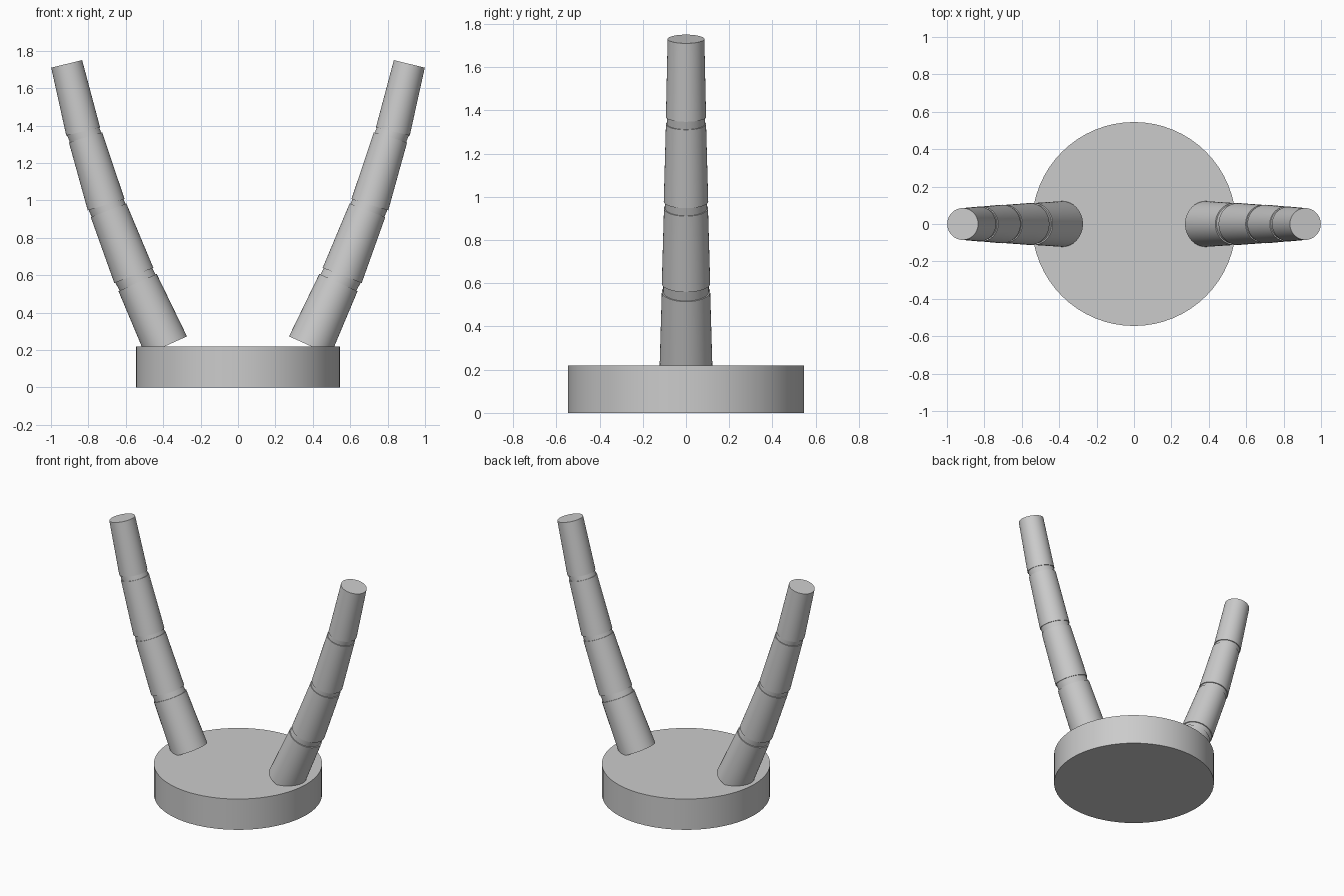
import bpy, math
from mathutils import Vector

old = bpy.data.objects.get("Cube")
if old:
    bpy.data.objects.remove(old, do_unlink=True)

# Single plain grey
grey = bpy.data.materials.new("plain_grey")
grey.use_nodes = True
colour = (0.6, 0.6, 0.6, 1)
grey.diffuse_color = colour
grey.node_tree.nodes["Principled BSDF"].inputs["Base Color"].default_value = colour


def tapered(name, start, end, r1, r2):
    """Capped round section running from start to end."""
    a, b = Vector(start), Vector(end)
    axis = b - a
    bpy.ops.mesh.primitive_cone_add(
        vertices=64, radius1=r1, radius2=r2, depth=axis.length,
        location=(a + b) / 2,
        rotation=axis.to_track_quat('Z', 'Y').to_euler())
    obj = bpy.context.object
    obj.name = name
    obj.data.materials.append(grey)
    bpy.ops.object.shade_smooth_by_angle(angle=math.radians(30))
    return obj


# Round base
tapered("base", (0, 0, 0), (0, 0, 0.22), 0.545, 0.545)

# Segment centres (x, z) and radii at the bottom and top of each segment
segments = [
    ((0.384, 0.223), (0.537, 0.561), 0.122, 0.112),
    ((0.557, 0.599), (0.692, 0.947), 0.112, 0.102),
    ((0.705, 0.977), (0.815, 1.337), 0.103, 0.093),
    ((0.828, 1.369), (0.916, 1.730), 0.093, 0.085),
]

# Two mirrored arms, each a bending stack of segments joined by recessed necks
for side, s in (("left", 1), ("right", -1)):
    previous = None
    for i, ((x1, z1), (x2, z2), r1, r2) in enumerate(segments, 1):
        bottom, top = Vector((s * x1, 0, z1)), Vector((s * x2, 0, z2))
        tapered(f"{side}_arm_segment_{i}", bottom, top, r1, r2)
        if previous:
            # Neck ends are sunk slightly into both neighbouring segments
            d = (bottom - previous).normalized() * 0.02
            tapered(f"{side}_arm_neck_{i - 1}", previous - d, bottom + d,
                    r1 * 0.94, r1 * 0.94)
        previous = top
